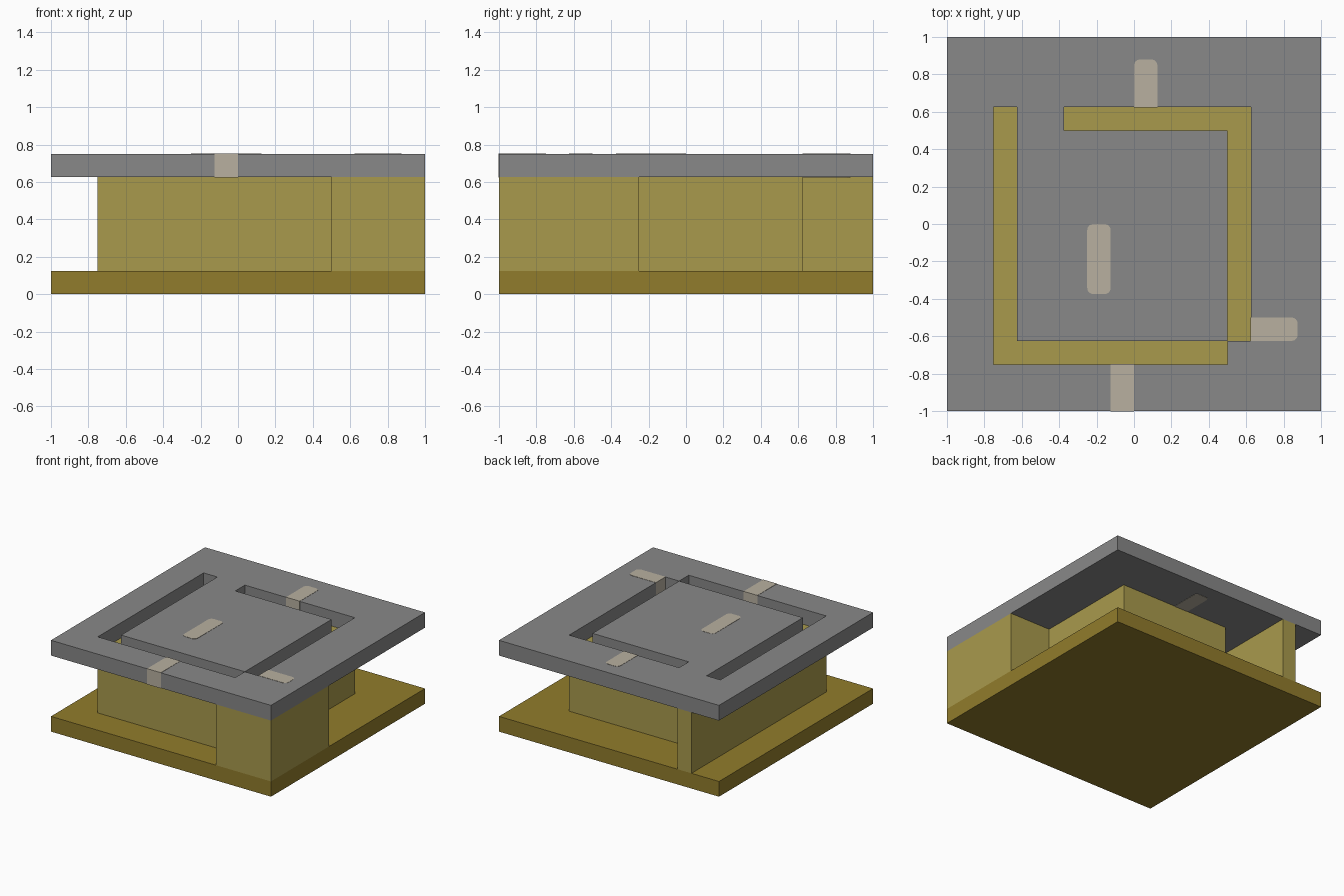
import bpy
import math

cube = bpy.data.objects.get("Cube")
if cube:
    bpy.data.objects.remove(cube, do_unlink=True)


def material(name, rgb):
    mat = bpy.data.materials.new(name)
    mat.use_nodes = True
    mat.diffuse_color = (*rgb, 1)
    mat.node_tree.nodes["Principled BSDF"].inputs["Base Color"].default_value = (*rgb, 1)
    return mat


grey = material("grey", (0.246, 0.246, 0.246))
olive = material("light olive", (0.397, 0.323, 0.073))
ochre = material("dark ochre", (0.285, 0.202, 0.025))
tan = material("tan", (0.479, 0.434, 0.352))


def solid(name, polygons, bottom, top, mat):
    """Thicken flat, upward-facing outlines into a solid between two heights."""
    points = list(dict.fromkeys(p for poly in polygons for p in poly))
    index = {p: i for i, p in enumerate(points)}
    mesh = bpy.data.meshes.new(name)
    mesh.from_pydata([(x, y, top) for x, y in points], [],
                     [[index[p] for p in poly] for poly in polygons])
    mesh.materials.append(mat)
    obj = bpy.data.objects.new(name, mesh)
    bpy.context.collection.objects.link(obj)
    mod = obj.modifiers.new("thickness", 'SOLIDIFY')
    mod.thickness = top - bottom
    mod.offset = -1
    return obj


def cells(filled, holes=()):
    """Split a union of rectangles, less some holes, into matching grid cells."""
    rects = [*filled, *holes]
    xs = sorted({x for r in rects for x in (r[0], r[2])})
    ys = sorted({y for r in rects for y in (r[1], r[3])})

    def inside(x, y, group):
        return any(a < x < c and b < y < d for a, b, c, d in group)

    return [[(x0, y0), (x1, y0), (x1, y1), (x0, y1)]
            for x0, x1 in zip(xs, xs[1:]) for y0, y1 in zip(ys, ys[1:])
            if inside((x0 + x1) / 2, (y0 + y1) / 2, filled)
            and not inside((x0 + x1) / 2, (y0 + y1) / 2, holes)]


def rounded(rect, ends, r=0.032):
    """Rectangle outline, rounding only the corners on the named sides."""
    a, b, c, d = rect
    outline = []
    corners = [(c, d, 1, 1, "NE"), (a, d, -1, 1, "NW"),
               (a, b, -1, -1, "SW"), (c, b, 1, -1, "SE")]
    for i, (x, y, sx, sy, side) in enumerate(corners):
        if not set(side) & set(ends):
            outline.append((x, y))
            continue
        for step in range(5):
            t = math.pi / 2 * (i + step / 4)
            outline.append((x - sx * r + r * math.cos(t), y - sy * r + r * math.sin(t)))
    return outline


plate = (-1, -1, 1, 1)
LOW, HIGH, TOP = 0.125, 0.625, 0.75

# Base plate
solid("base_plate", cells([plate]), 0, LOW, ochre)

# Walls: left-hand, front, right-hand, back, and the solid corner block
walls = [(-0.75, -0.75, -0.625, 1), (-0.75, -0.75, 0.5, -0.625),
         (0.5, -0.625, 0.625, 0.625), (-0.375, 0.5, 0.625, 0.625),
         (0.5, -1, 1, -0.25)]
solid("walls", cells(walls), LOW, HIGH, olive)

# Top plate with slots above the walls
slots = [(-0.75, -0.75, -0.625, 0.625), *walls[1:4]]
solid("top_plate", cells([plate], slots), HIGH, TOP, grey)

# Tan inlays running through the top plate, a hair proud of it
e = 0.002
inlays = {"front_inlay": ((-0.125, -1 - e, 0, -0.75 + e), ""),
          "back_inlay": ((0, 0.625 - e, 0.125, 0.88), "N"),
          "side_inlay": ((0.625 - e, -0.625, 0.875, -0.5), "E"),
          "centre_inlay": ((-0.25, -0.375, -0.125, 0), "NS")}
for name, (rect, ends) in inlays.items():
    solid(name, [rounded(rect, ends)], HIGH - e, TOP + e, tan)
